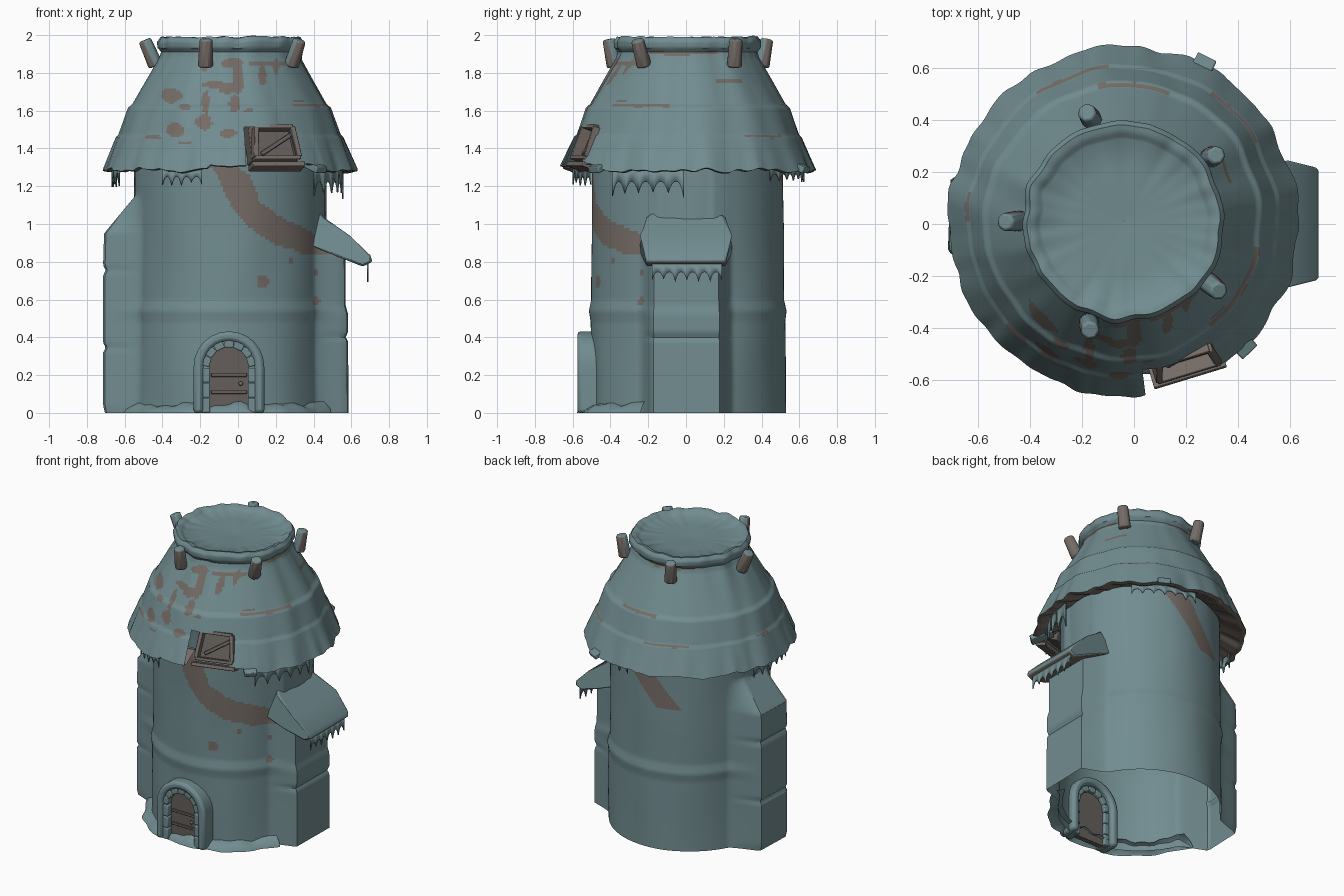
import bpy, bmesh, math, random
from mathutils import Vector, Matrix, noise

if "Cube" in bpy.data.objects:
    bpy.data.objects.remove(bpy.data.objects["Cube"])

random.seed(4)
CX, CY = -0.04, 0.01          # tower axis


def material(name, rgb):
    m = bpy.data.materials.new(name)
    m.diffuse_color = (*rgb, 1)
    m.use_nodes = True
    m.node_tree.nodes["Principled BSDF"].inputs["Base Color"].default_value = m.diffuse_color
    return m


FROST = material("frost_teal", (0.166, 0.264, 0.279))
WOOD = material("bare_brown", (0.178, 0.149, 0.132))
DARK = material("dark_wood", (0.128, 0.114, 0.104))


def finish(name, bm, mats, rule=None, angle=35, bevel=0):
    bmesh.ops.recalc_face_normals(bm, faces=bm.faces)
    me = bpy.data.meshes.new(name)
    if rule:
        for f in bm.faces:
            f.material_index = rule(f.calc_center_median(), f.normal)
    for f in bm.faces:
        f.smooth = True
    bm.to_mesh(me)
    bm.free()
    me.set_sharp_from_angle(angle=math.radians(angle))
    for m in mats:
        me.materials.append(m)
    ob = bpy.data.objects.new(name, me)
    bpy.context.collection.objects.link(ob)
    if bevel:
        b = ob.modifiers.new("bevel", 'BEVEL')
        b.width, b.segments = bevel, 2
    return ob


def azimuth(c):
    return math.degrees(math.atan2(c.y - CY, c.x - CX))


def lerp(x, pts):
    for (x0, y0), (x1, y1) in zip(pts, pts[1:]):
        if x <= x1:
            return y0 + (y1 - y0) * max(0, x - x0) / (x1 - x0)
    return pts[-1][1]


def subdivide(pts, step):
    out = [pts[0]]
    for a, b in zip(pts, pts[1:]):
        n = max(1, round(math.dist(a, b) / step))
        out += [(a[0] + (b[0] - a[0]) * i / n, a[1] + (b[1] - a[1]) * i / n) for i in range(1, n + 1)]
    return out


def revolve(name, profile, n, warp, rule, skip=None, span=(0, 360), angle=35):
    bm = bmesh.new()
    rows = []
    for i in range(n if span[1] - span[0] == 360 else n + 1):
        a = math.radians(span[0] + (span[1] - span[0]) * i / n)
        row = []
        for r, z in profile:
            r, z = warp(r, z, a)
            row.append(bm.verts.new((CX + r * math.cos(a), CY + r * math.sin(a), z)))
        rows.append(row)
    for i in range(n):
        p, q = rows[i], rows[(i + 1) % len(rows)]
        for j in range(len(profile) - 1):
            bm.faces.new((p[j], q[j], q[j + 1], p[j + 1]))
    if skip:
        bmesh.ops.delete(bm, geom=[f for f in bm.faces if skip(f.calc_center_median())], context='FACES')
    return finish(name, bm, [FROST, WOOD], rule, angle)


def box(name, loc, size, mat, rot=Matrix(), bevel=0.006):
    bm = bmesh.new()
    bmesh.ops.create_cube(bm, size=1, matrix=Matrix.Translation(loc) @ rot @ Matrix.Diagonal((*size, 1)))
    return finish(name, bm, [mat], bevel=bevel)


def prism(name, pts, halfw, mats, rule=None, mid=0, bevel=0.012):
    # outline in x-z extruded along y, with its own half width at each point
    bm = bmesh.new()
    sides = [[bm.verts.new((x, mid + s * w, z)) for (x, z), w in zip(pts, halfw)] for s in (-1, 1)]
    k = len(pts)
    for i in range(k):
        bm.faces.new((sides[0][i], sides[0][(i + 1) % k], sides[1][(i + 1) % k], sides[1][i]))
    for s in sides:
        bm.faces.new(s)
    return finish(name, bm, mats, rule, bevel=bevel)


# ---- tower wall: two buttresses grow out of it, a winding bare band crosses it ----
BAND_TOP = [(-30, 1.5), (11, 1.27), (18, 1.11), (37, 1.02), (60, 0.95), (80, 0.9)]
BAND_LOW = [(-30, 1.5), (-9, 1.28), (-2, 1.13), (11, 0.98), (28, 0.89), (46, 0.85), (74, 0.82)]
# middle angle, flat half angle, flank angle, reach over height
BUTTRESSES = [(178, 12, 14, [(0, 0.66), (0.04, 0.67), (0.32, 0.67), (0.345, 0.655), (0.37, 0.67), (0.73, 0.67),
                             (0.755, 0.655), (0.78, 0.67), (0.95, 0.665), (1.15, 0.5)]),
              (-1, 16, 13, [(0, 0.622), (0.38, 0.62), (0.4, 0.607), (0.43, 0.62), (0.52, 0.62), (0.57, 0.607),
                            (0.84, 0.605), (0.98, 0.5)])]


def wall_warp(r, z, a):
    r += 0.008 * noise.noise((2 * math.cos(a), 2 * math.sin(a), z * 2))
    for mid, flat, flank, reach in BUTTRESSES:
        d = abs((math.degrees(a) - mid + 180) % 360 - 180)
        far = lerp(z, reach) / math.cos(math.radians(min(d, flat)))
        t = max(0, min(1, (d - flat) / flank))
        r += max(0, far - r) * (1 - t) ** 1.6
    return r, z


def wall_rule(c, n):
    a = azimuth(c)
    wob = 0.012 * noise.noise(c * 9)
    if a < 0:
        if -20 < a + 90 < 72 and lerp(a + 90, BAND_LOW) < c.z + wob < lerp(a + 90, BAND_TOP):
            return 1
        for x, z, r in ((0.13, 0.69, 0.03), (0.41, 0.74, 0.018), (0.41, 0.59, 0.02), (0.28, 0.81, 0.015)):
            if math.hypot(c.x - x, c.z - z) + wob < r:
                return 1
        return int(c.z < 0.3 and abs(c.x + 0.05) < 0.1)
    return int(68 < a < 118 and c.z > 0.98 and abs(a - 82 - (1.28 - c.z) * 90 + wob * 100) < 10)


wall = subdivide([(0.52, 0), (0.515, 0.48), (0.523, 0.54), (0.51, 0.6), (0.505, 1.36)], 0.016)
revolve("tower_wall", wall, 240, wall_warp, wall_rule, angle=30)

# drifted snow at the foot of the front wall
revolve("snow_drift", [(0.49, 0.06), (0.54, 0.045), (0.575, 0.02), (0.585, 0.0)], 40,
        lambda r, z, a: (r + 0.04 * noise.noise((4 * math.cos(a), 4 * math.sin(a), 1)) * (r > 0.5),
                         z * (1 + 0.6 * noise.noise((6 * math.cos(a), 6 * math.sin(a), 3)))),
        None, span=(-165, -25))

# ---- sagging side awning, bare underneath ----
prism("side_awning", [(0.38, 1.13), (0.455, 1.035), (0.59, 0.94), (0.70, 0.835), (0.712, 0.80), (0.66, 0.775),
                      (0.52, 0.83), (0.38, 0.89)],
      [0.1, 0.2, 0.25, 0.22, 0.21, 0.21, 0.24, 0.25], [FROST, WOOD],
      lambda c, n: int(n.z < -0.3 or (n.y < -0.8 and c.x < 0.5)), bevel=0.01)

# ---- layered roof; bare patches as ellipses: x, z, half width, half height ----
PATCHES = [(-.13, 1.74, .07, .02), (-.05, 1.72, .05, .03), (0, 1.78, .03, .09), (-.03, 1.85, .06, .025),
           (-.18, 1.84, .02, .04), (-.17, 1.64, .02, .06), (-.02, 1.64, .03, .045), (.15, 1.85, .1, .013),
           (.2, 1.83, .02, .05), (.13, 1.8, .02, .06), (-.35, 1.68, .05, .04), (-.28, 1.62, .03, .02),
           (-.33, 1.5, .05, .04), (-.18, 1.54, .04, .04), (-.45, 1.46, .04, .01), (-.28, 1.43, .04, .01),
           (-.05, 1.48, .04, .025), (.32, 1.65, .03, .01), (.06, 1.6, .03, .01)]


def roof_warp(r, z, a):
    ca, sa = math.cos(a), math.sin(a)
    low = max(0, min(1, (1.5 - z) / 0.2)) * (r > 0.52)
    rough = 0.018 * noise.noise((4 * ca, 4 * sa, z * 1.5)) * (r > 0.2)
    jag = 0.02 * noise.noise((9 * ca, 9 * sa, 5)) + 0.006 * math.sin(13 * a)
    if -100 < math.degrees(a) - 360 < -45:
        jag += 0.025
    top = (z > 1.93) * (r > 0.2) * 0.012 * noise.noise((5 * ca, 5 * sa, 9))
    return r + rough + 0.015 * low * noise.noise((7 * ca, 7 * sa, 2)), z + low * jag + top


def roof_rule(c, n):
    a = azimuth(c)
    if n.z < -0.25 and c.z < 1.4:
        return 1
    wob = 0.5 * noise.noise(c * 14)
    if a < 0 and any(((c.x - x) / w) ** 2 + ((c.z - z) / h) ** 2 + wob < 1 for x, z, w, h in PATCHES):
        return 1
    # thin streaks along the layer edges: height, from angle, to angle
    for z, a0, a1 in ((1.628, -50, -10), (1.628, 70, 100), (1.465, 95, 125), (1.465, 170, 180), (1.905, -35, 25),
                      (1.76, 20, 40), (1.905, 80, 130), (1.465, 30, 55)):
        if a0 < a < a1 and abs(c.z - z + 0.01 * wob) < 0.009:
            return 1
    return 0


def window_gap(c):
    return -82 < azimuth(c) < -57 and 1.25 < c.z < 1.515


roof = subdivide([(0.5, 1.35), (0.645, 1.28), (0.672, 1.285), (0.6, 1.46), (0.588, 1.47), (0.538, 1.615),
                  (0.515, 1.635), (0.375, 1.88), (0.365, 1.91), (0.385, 1.935), (0.387, 1.965), (0.37, 1.99),
                  (0.345, 1.985), (0.315, 1.965)], 0.012) + [(0.2, 1.96), (0.1, 1.955), (0.001, 1.95)]
revolve("layered_roof", roof, 200, roof_warp, roof_rule, window_gap, angle=40)

# ---- pegs around the roof rim ----
for k in range(5):
    a = math.radians(36 + 72 * k)
    out = Vector((math.cos(a), math.sin(a), 0))
    axis = (out * 0.3 + Vector((random.uniform(-.15, .15), random.uniform(-.15, .15), 1))).normalized()
    bm = bmesh.new()
    place = Matrix.Translation(Vector((CX, CY, 1.905)) + out * 0.425) @ axis.to_track_quat('Z', 'Y').to_matrix().to_4x4()
    bmesh.ops.create_cone(bm, cap_ends=True, segments=7, radius1=0.043, radius2=0.037, depth=0.15, matrix=place)
    finish("roof_peg_%d" % (k + 1), bm, [FROST, WOOD],
           lambda c, n, ax=axis, o=out: int(n.dot(ax) < 0.6 and n.dot(o) > -0.2), bevel=0.01)

# ---- roof window, leaning back with the roof slope ----
turn = Matrix.Rotation(math.radians(17), 4, 'Z')     # local -y faces outward
base = Vector((0.205, -0.55, 0))


def window_part(name, x, y, z, size, mat, lean=0):
    rot = turn @ Matrix.Rotation(math.radians(-20), 4, 'X') @ Matrix.Rotation(math.radians(lean), 4, 'Y')
    box(name, base + turn @ Vector((x, y + (z - 1.345) * 0.36, z)), size, mat, rot, 0.004)


window_part("window_back", 0, 0.075, 1.42, (0.26, 0.09, 0.21), DARK)
window_part("window_sill", 0, 0.0, 1.345, (0.25, 0.06, 0.02), WOOD)
window_part("window_lintel", 0, 0.0, 1.51, (0.2, 0.06, 0.022), WOOD)
window_part("window_eave", 0, 0.015, 1.305, (0.29, 0.09, 0.025), WOOD)
for s in (-1, 1):
    window_part("window_jamb", s * 0.11, 0.0, 1.43, (0.025, 0.06, 0.17), WOOD, -s * 7)
window_part("window_brace", 0.01, 0.02, 1.42, (0.2, 0.02, 0.022), DARK, -32)

# loose rafter ends under the eave
for name, ang, r, z in (("rafter_front", -46, 0.625, 1.31), ("rafter_back", 63, 0.635, 1.31)):
    a = math.radians(ang)
    box(name, (CX + r * math.cos(a), CY + r * math.sin(a), z), (0.15, 0.08, 0.035), FROST,
        Matrix.Rotation(a, 4, 'Z') @ Matrix.Rotation(math.radians(20), 4, 'Y'))

# ---- door with arch ----
DX, SPRING = -0.048, 0.245
outline = [(DX - 0.105, 0), (DX + 0.105, 0)] + [(DX + 0.105 * math.cos(t * math.pi / 12),
                                                 SPRING + 0.105 * math.sin(t * math.pi / 12)) for t in range(13)]
prism("door", outline, [0.0175] * len(outline), [DARK], mid=-0.5075, bevel=0)

bm = bmesh.new()                                     # snow hood swept around the arch
rings = []
for t, z in [(0, 0.0)] + [(t, SPRING) for t in range(13)] + [(12, 0.0)]:
    a = math.pi * (1 - t / 12)
    rings.append([bm.verts.new((DX + r * math.cos(a), y, z + r * math.sin(a)))
                  for r, y in ((0.135, -0.575), (0.187, -0.575), (0.187, -0.43), (0.135, -0.43))])
for p, q in zip(rings, rings[1:]):
    for j in range(4):
        bm.faces.new((p[j], p[(j + 1) % 4], q[(j + 1) % 4], q[j]))
bm.faces.new(rings[0])
bm.faces.new(rings[-1])
finish("arch_snow_hood", bm, [FROST], bevel=0.018)

for i in range(7):                                   # arch and jamb stones
    a = math.pi * (i + 0.5) / 7
    box("arch_stone", (DX + 0.123 * math.cos(a), -0.515, SPRING + 0.123 * math.sin(a)), (0.045, 0.1, 0.052), FROST,
        Matrix.Rotation(-a, 4, 'Y'))
for s in (-1, 1):
    for k in range(3):
        box("jamb_stone", (DX + s * 0.123, -0.515, 0.04 + 0.08 * k), (0.045, 0.1, 0.076), FROST)
for z in (0.11, 0.2):
    box("door_strap", (DX, -0.529, z), (0.19, 0.012, 0.018), DARK, bevel=0.003)
bm = bmesh.new()
bmesh.ops.create_icosphere(bm, subdivisions=2, radius=0.012, matrix=Matrix.Translation((0.015, -0.535, 0.155)))
finish("door_knob", bm, [WOOD])


# ---- icicle fringes: scalloped sheets along a path ----
def fringe(name, path, z, drop, tips):
    bm = bmesh.new()
    length = [random.uniform(0.55, 1) * drop for _ in range(tips + 1)]
    prev = None
    for i in range(tips * 8 + 1):
        x, y = path(i / (tips * 8))
        low = z - drop * 0.45 - length[round(i / 8)] * 0.55 * abs(2 * (i % 8) / 8 - 1) ** 2.5
        cur = [bm.verts.new((x, y, z)), bm.verts.new((x, y, low))]
        if prev:
            bm.faces.new((prev[0], cur[0], cur[1], prev[1]))
        prev = cur
    finish(name, bm, [FROST]).modifiers.new("thickness", 'SOLIDIFY').thickness = 0.008


def arc(a0, a1, r):
    return lambda t: (CX + r * math.cos(math.radians(a0 + (a1 - a0) * t)),
                      CY + r * math.sin(math.radians(a0 + (a1 - a0) * t)))


fringe("eave_icicles_right", arc(-42, -2, 0.6), 1.3, 0.17, 5)
fringe("eave_icicles_left", arc(165, 200, 0.63), 1.3, 0.11, 5)
fringe("eave_icicles_front", arc(-125, -104, 0.63), 1.29, 0.09, 4)
fringe("eave_icicles_back", arc(45, 85, 0.62), 1.3, 0.08, 6)
fringe("awning_icicles", lambda t: (0.69, -0.18 + 0.37 * t), 0.79, 0.1, 6)
